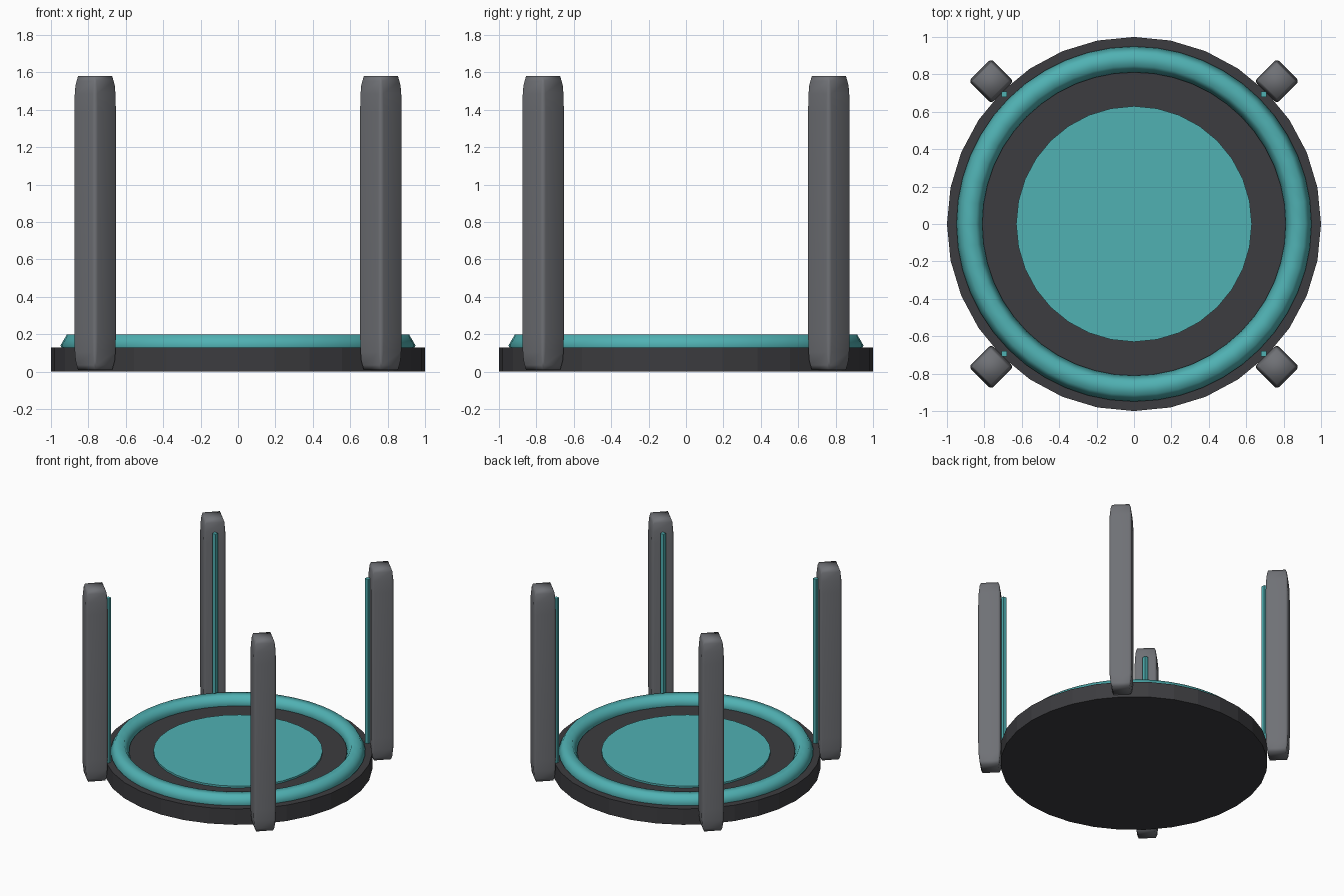
import bpy, bmesh
from mathutils import Matrix
from math import radians

if "Cube" in bpy.data.objects:
    bpy.data.objects.remove(bpy.data.objects["Cube"])


def material(name, rgb):
    m = bpy.data.materials.new(name)
    m.diffuse_color = (*rgb, 1)
    m.use_nodes = True
    m.node_tree.nodes["Principled BSDF"].inputs["Base Color"].default_value = m.diffuse_color
    return m


DARK = material("dark_metal", (0.045, 0.045, 0.05))
GREY = material("grey_metal", (0.16, 0.165, 0.18))
TEAL = material("teal_glow", (0.08, 0.44, 0.45))


def disc(name, radius, z0, z1, mat):
    bpy.ops.mesh.primitive_cylinder_add(vertices=32, radius=radius, depth=z1 - z0,
                                        location=(0, 0, (z0 + z1) / 2))
    ob = bpy.context.object
    ob.name = name
    ob.data.materials.append(mat)
    return ob


def box(name, size, loc, mat, turn=0, bevel=0):
    # unit cube is bevelled first, then stretched, so the ends round off over a long curve
    bm = bmesh.new()
    bmesh.ops.create_cube(bm, size=1)
    if bevel:
        bmesh.ops.bevel(bm, geom=bm.edges[:], offset=bevel, segments=3,
                        profile=0.5, affect='EDGES')
        for f in bm.faces:
            f.smooth = True
    bmesh.ops.transform(bm, matrix=Matrix.Diagonal((*size, 1)), verts=bm.verts)
    bmesh.ops.recalc_face_normals(bm, faces=bm.faces)
    me = bpy.data.meshes.new(name)
    bm.to_mesh(me)
    bm.free()
    me.materials.append(mat)
    ob = bpy.data.objects.new(name, me)
    ob.location = loc
    ob.rotation_euler.z = turn
    bpy.context.collection.objects.link(ob)
    return ob


# round platform and glowing centre pad
disc("platform", 1.0, 0.0, 0.13, DARK)
disc("centre_pad", 0.63, 0.12, 0.145, TEAL)

# glowing ring with a hexagonal section
bpy.ops.mesh.primitive_torus_add(major_segments=48, minor_segments=6,
                                 major_radius=0.88, minor_radius=0.069,
                                 location=(0, 0, 0.14))
ring = bpy.context.object
ring.name = "glow_ring"
ring.data.materials.append(TEAL)
bpy.ops.object.shade_smooth()

# four corner pillars, each with a light strip on its inner face
for sx, sy, tag in ((1, 1, "back_right"), (-1, 1, "back_left"),
                    (-1, -1, "front_left"), (1, -1, "front_right")):
    box("pillar_" + tag, (0.17, 0.17, 1.57), (sx * 0.764, sy * 0.764, 0.795),
        GREY, radians(45), 0.12)
    box("light_strip_" + tag, (0.03, 0.03, 1.38), (sx * 0.693, sy * 0.693, 0.79), TEAL)
